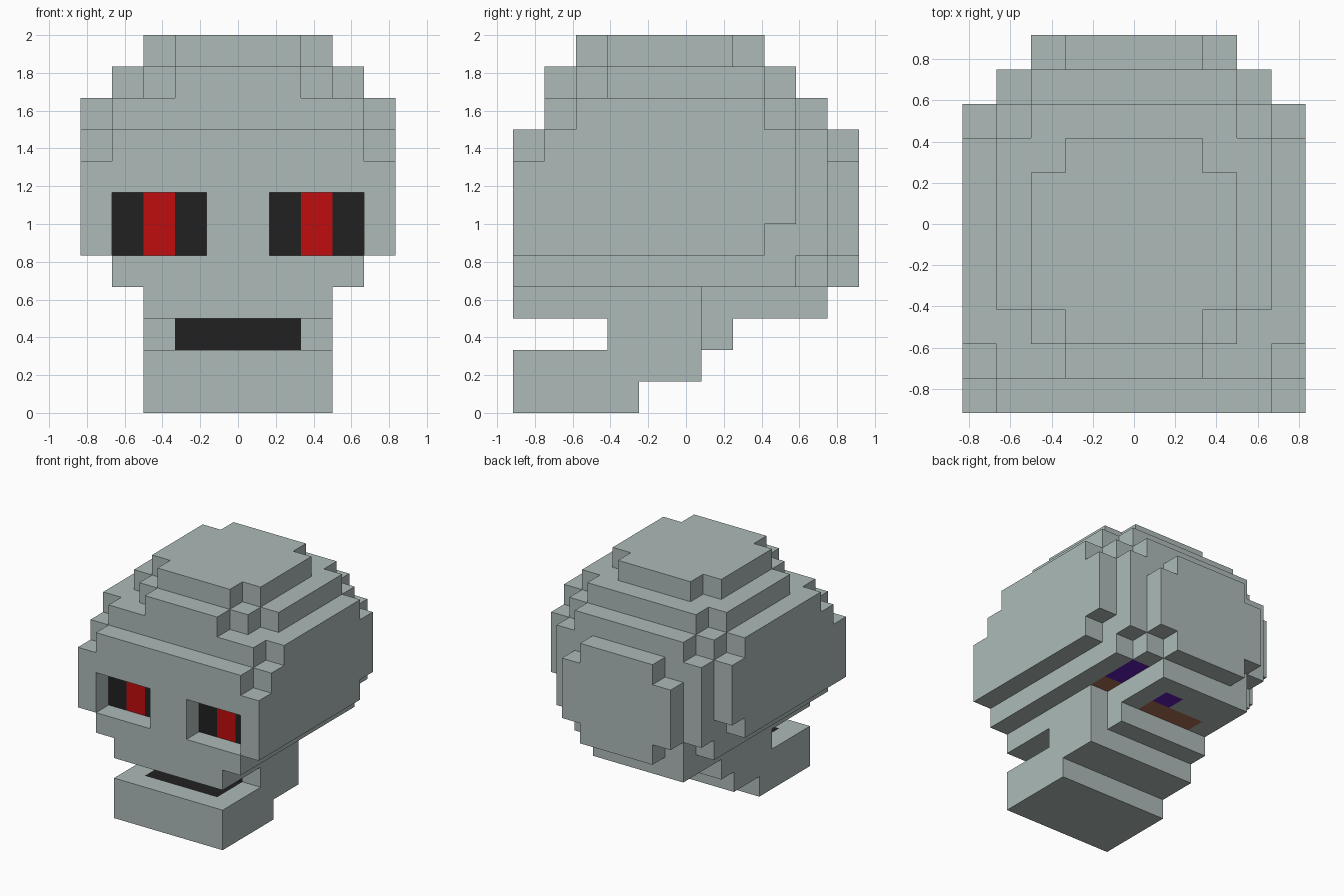
import bpy
import bmesh
from mathutils import Vector

cube = bpy.data.objects.get("Cube")
if cube:
    bpy.data.objects.remove(cube, do_unlink=True)

U = 1 / 6  # block size


def material(name, rgb):
    m = bpy.data.materials.new(name)
    m.use_nodes = True
    m.diffuse_color = (*rgb, 1)
    bsdf = m.node_tree.nodes["Principled BSDF"]
    bsdf.inputs["Base Color"].default_value = (*rgb, 1)
    bsdf.inputs["Roughness"].default_value = 0.8
    return m


MATS = [
    material("bone grey", (0.418, 0.497, 0.479)),
    material("socket black", (0.015, 0.015, 0.015)),
    material("eye red", (0.527, 0.004, 0.004)),
    material("brown", (0.413, 0.162, 0.093)),
    material("purple", (0.115, 0.013, 0.462)),
]
BONE, BLACK, RED, BROWN, PURPLE = range(5)


def box(x0, x1, y0, y1, z0, z1):
    return {(x, y, z) for x in range(x0, x1) for y in range(y0, y1) for z in range(z0, z1)}


def sym(half, y0, y1, z0, z1):
    return box(-half, half, y0, y1, z0, z1)


# Cranium, from the crown down: half width, y range (0 = front), z range
cranium = set()
for slab in (
    (2, 2, 8, 11, 12), (3, 3, 7, 11, 12),
    (2, 1, 9, 10, 11), (3, 2, 9, 10, 11), (4, 3, 8, 10, 11),
    (3, 1, 10, 9, 10), (4, 1, 9, 9, 10), (5, 2, 8, 9, 10),
    (4, 0, 10, 8, 9), (5, 1, 9, 8, 9), (2, 10, 11, 8, 9),
    (5, 0, 9, 6, 8), (4, 9, 10, 5, 8), (3, 10, 11, 5, 8),
    (5, 0, 8, 5, 6), (4, 8, 9, 5, 6),
    (4, 0, 9, 4, 5), (3, 9, 10, 4, 5), (2, 10, 11, 4, 5),
):
    cranium |= sym(*slab)

# Eye sockets, one block deep
cranium -= box(-4, -1, 0, 1, 5, 7) | box(1, 4, 0, 1, 5, 7)

# Upper jaw, with one rear column missing on the left
upper_jaw = sym(3, 0, 6, 3, 4) | box(-3, 2, 6, 10, 3, 4)

# Lower jaw and its hinge
lower_jaw = (sym(3, 0, 4, 0, 1) | sym(3, 0, 6, 1, 2)
             | sym(3, 3, 6, 2, 3) | box(-3, 2, 6, 7, 2, 3))

SOLID = cranium | upper_jaw | lower_jaw

# Coloured patches: normal, (x0, x1, y0, y1, z0, z1) in blocks, material
FRONT, UP, DOWN = (0, -1, 0), (0, 0, 1), (0, 0, -1)
PAINT = [
    (FRONT, (-3, -2, 1, 1, 5, 7), RED),
    (FRONT, (2, 3, 1, 1, 5, 7), RED),
    (FRONT, (-4, -1, 1, 1, 5, 7), BLACK),
    (FRONT, (1, 4, 1, 1, 5, 7), BLACK),
    (FRONT, (-2, 2, 3, 3, 2, 3), BLACK),
    (UP, (-2, 2, 1, 3, 2, 2), BLACK),
    (DOWN, (2, 3, 6, 7, 4, 4), BROWN),
    (DOWN, (2, 3, 7, 9, 4, 4), PURPLE),
    (DOWN, (-2, 1, 7, 8, 3, 3), BROWN),
    (DOWN, (0, 1, 8, 9, 3, 3), PURPLE),
]


def colour(normal, c):
    for n, b, m in PAINT:
        if n == normal and all(b[2 * i] - 0.01 <= c[i] <= b[2 * i + 1] + 0.01 for i in range(3)):
            return m
    return BONE


def build(name, cells):
    """Skin the exposed sides of a set of blocks and merge the flat areas."""
    bm = bmesh.new()
    for cell in sorted(cells):
        mid = Vector(cell) + Vector((0.5, 0.5, 0.5))
        for axis in range(3):
            for s in (-1, 1):
                n = [0, 0, 0]
                n[axis] = s
                n = tuple(n)
                if tuple(a + b for a, b in zip(cell, n)) in SOLID:
                    continue
                c = mid + Vector(n) * 0.5
                u, v = Vector((0, 0, 0)), Vector((0, 0, 0))
                u[(axis + 1) % 3] = 0.5
                v[(axis + 2) % 3] = 0.5 * s
                corners = [c - u - v, c + u - v, c + u + v, c - u + v]
                f = bm.faces.new([bm.verts.new((p - Vector((0, 5.5, 0))) * U) for p in corners])
                f.material_index = colour(n, c)
    bmesh.ops.remove_doubles(bm, verts=bm.verts, dist=0.001)
    bmesh.ops.dissolve_limit(bm, angle_limit=0.01, verts=bm.verts, edges=bm.edges,
                             delimit={'MATERIAL'})
    me = bpy.data.meshes.new(name)
    bm.to_mesh(me)
    bm.free()
    for m in MATS:
        me.materials.append(m)
    ob = bpy.data.objects.new(name, me)
    bpy.context.collection.objects.link(ob)
    return ob


build("cranium", cranium)
build("upper_jaw", upper_jaw)
build("lower_jaw", lower_jaw)
